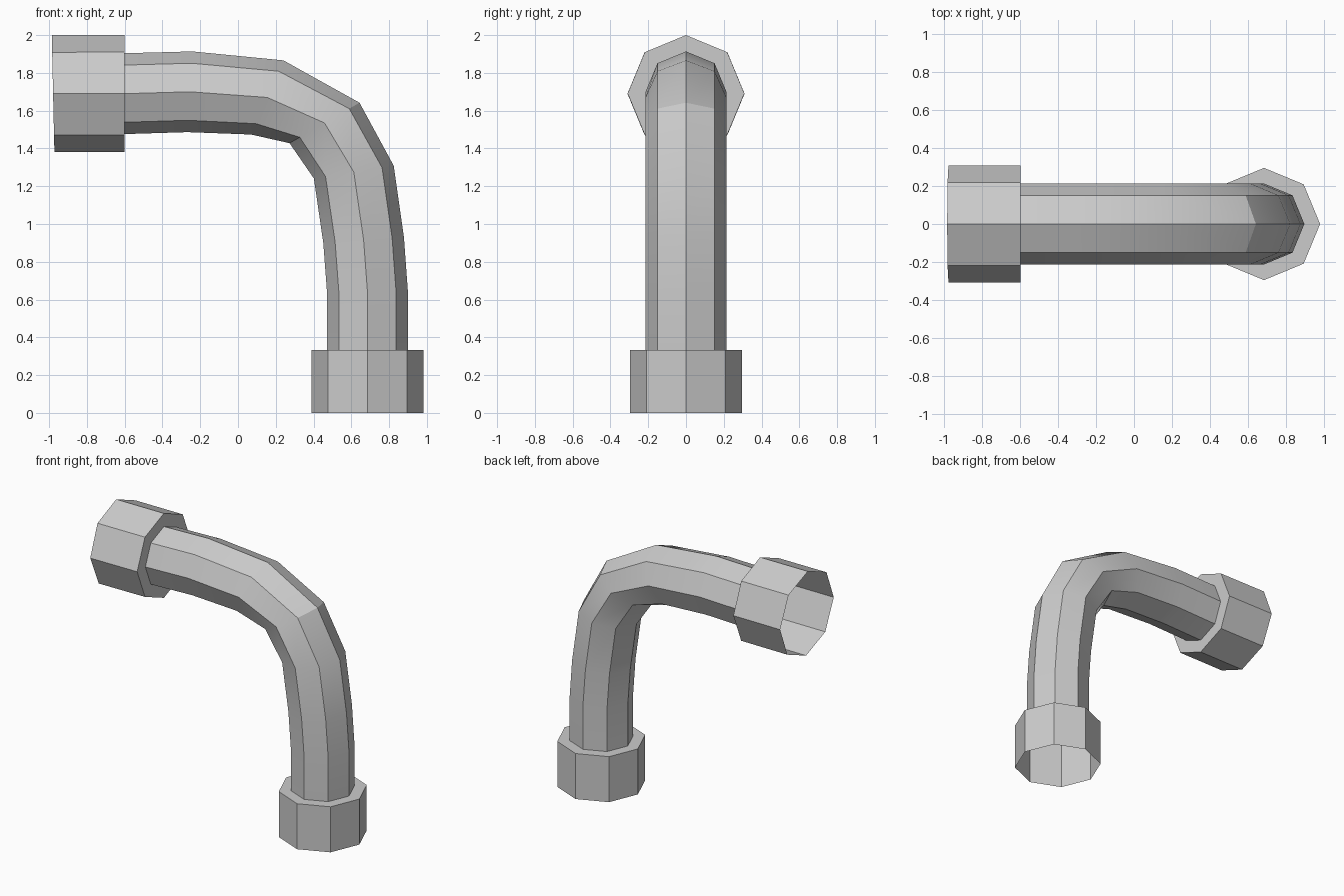
import bpy, bmesh, math
from mathutils import Vector

cube = bpy.data.objects.get("Cube")
if cube:
    bpy.data.objects.remove(cube)

metal = bpy.data.materials.new("grey metal")
metal.use_nodes = True
GREY = (0.6, 0.6, 0.6, 1)
metal.diffuse_color = GREY
metal.node_tree.nodes["Principled BSDF"].inputs["Base Color"].default_value = GREY

SIDES = 8
PIPE_R = 0.214


def tube(name, stations):
    """Open octagonal skin through stations of (x, z, tilt in degrees, radius)."""
    bm = bmesh.new()
    rings = []
    for x, z, tilt, radius in stations:
        t = math.radians(tilt)
        outward = Vector((math.cos(t), 0, math.sin(t)))
        ring = []
        for i in range(SIDES):
            a = math.tau * i / SIDES
            offset = outward * math.cos(a) + Vector((0, math.sin(a), 0))
            ring.append(bm.verts.new(Vector((x, 0, z)) + offset * radius))
        rings.append(ring)
    for low, high in zip(rings, rings[1:]):
        for i in range(SIDES):
            j = (i + 1) % SIDES
            bm.faces.new((low[i], low[j], high[j], high[i]))
    mesh = bpy.data.meshes.new(name)
    bm.to_mesh(mesh)
    bm.free()
    mesh.materials.append(metal)
    obj = bpy.data.objects.new(name, mesh)
    bpy.context.collection.objects.link(obj)
    bpy.ops.object.select_all(action="DESELECT")
    obj.select_set(True)
    bpy.context.view_layer.objects.active = obj
    bpy.ops.object.shade_smooth_by_angle(angle=math.radians(30))
    return obj


# Bent pipe, from the lower collar up and over to the upper collar
bend = [(0.685, 0.333, 0), (0.685, 0.645, 1), (0.665, 0.915, 4),
        (0.613, 1.275, 9), (0.458, 1.535, 30), (0.155, 1.67, 66.5),
        (-0.255, 1.70, 86.5), (-0.6, 1.69, 90)]
tube("bent_pipe", [(x, z, tilt, PIPE_R) for x, z, tilt in bend])

# Lower collar: open at the floor, flat shoulder around the pipe
tube("lower_collar", [(0.686, 0, 0, 0.296), (0.686, 0.333, 0, 0.296),
                      (0.685, 0.333, 0, PIPE_R)])

# Upper collar: flat shoulder around the pipe, open at the far end
tube("upper_collar", [(-0.6, 1.69, 90, PIPE_R), (-0.6, 1.691, 90, 0.309),
                      (-0.979, 1.69, 91.3, 0.31)])
